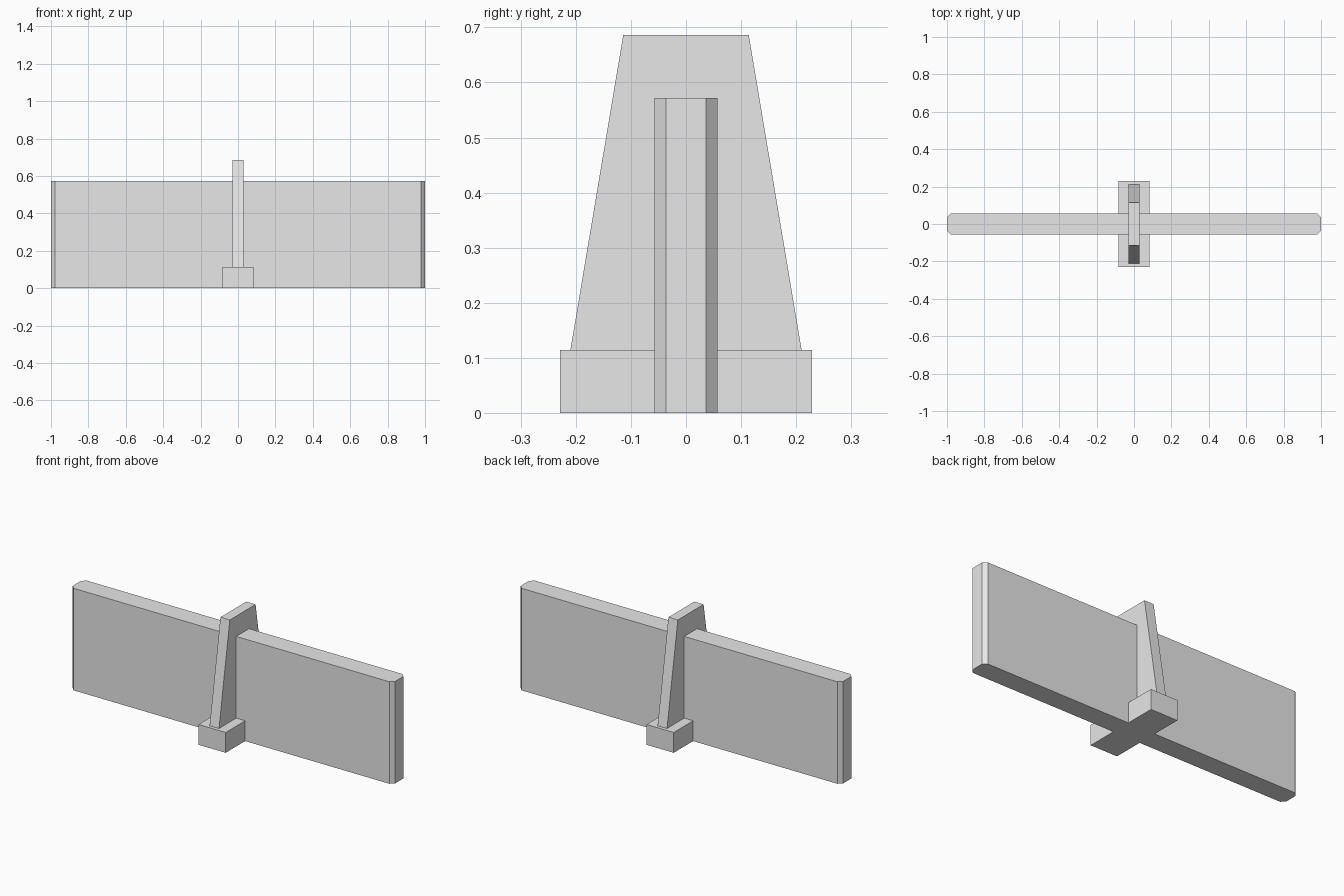
import bpy
import bmesh

cube = bpy.data.objects.get("Cube")
if cube:
    bpy.data.objects.remove(cube, do_unlink=True)

# Single flat colour
grey = bpy.data.materials.new("plain grey")
grey.use_nodes = True
grey.diffuse_color = (0.8, 0.8, 0.8, 1)
grey.node_tree.nodes["Principled BSDF"].inputs["Base Color"].default_value = grey.diffuse_color


def block(name, half_x, half_y, height, top_half_y=None, chamfer=0):
    """Box standing on the ground, optionally tapered in y or chamfered on its upright edges."""
    bm = bmesh.new()
    bmesh.ops.create_cube(bm, size=2)
    for v in bm.verts:
        top = v.co.z > 0
        v.co.x *= half_x
        v.co.y *= top_half_y if top and top_half_y else half_y
        v.co.z = height if top else 0
    if chamfer:
        upright = [e for e in bm.edges if abs(e.verts[0].co.z - e.verts[1].co.z) > height / 2]
        bmesh.ops.bevel(bm, geom=upright, offset=chamfer, offset_type='OFFSET',
                        segments=1, affect='EDGES')
    mesh = bpy.data.meshes.new(name)
    bm.to_mesh(mesh)
    bm.free()
    mesh.materials.append(grey)
    obj = bpy.data.objects.new(name, mesh)
    bpy.context.collection.objects.link(obj)
    return obj


# Long wall, tapered upright buttress through its middle, and the buttress footing
block("wall_panel", 1.0, 0.057, 0.572, chamfer=0.021)
block("tapered_buttress", 0.029, 0.229, 0.686, top_half_y=0.114)
block("footing", 0.084, 0.229, 0.114)
